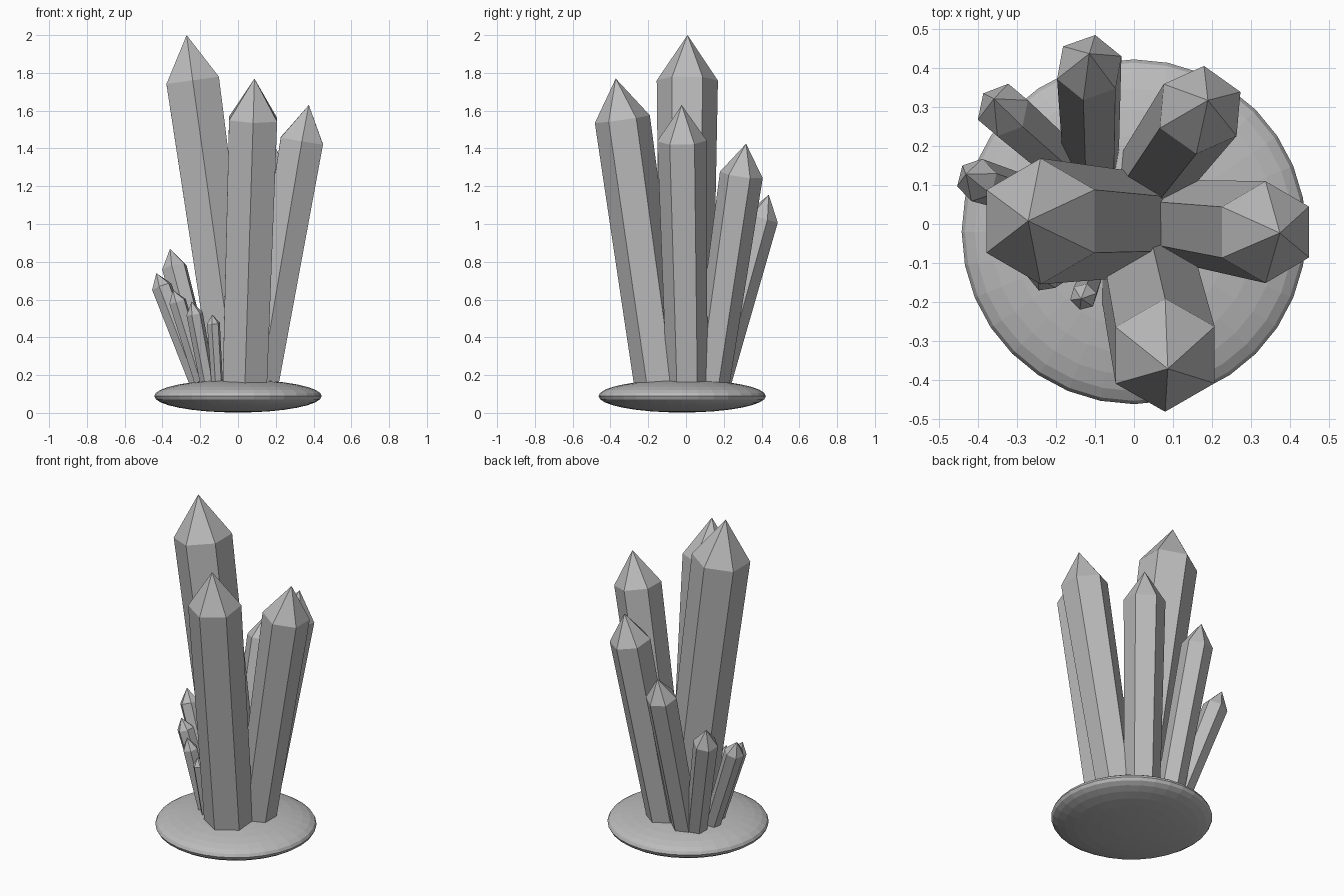
import bpy, bmesh, math
from mathutils import Vector

if "Cube" in bpy.data.objects:
    bpy.data.objects.remove(bpy.data.objects["Cube"])

mat = bpy.data.materials.new("stone_grey")
mat.diffuse_color = (0.5, 0.5, 0.5, 1)
mat.use_nodes = True
mat.node_tree.nodes["Principled BSDF"].inputs["Base Color"].default_value = mat.diffuse_color


def finish(name, bm):
    bmesh.ops.recalc_face_normals(bm, faces=bm.faces)
    me = bpy.data.meshes.new(name)
    bm.to_mesh(me)
    bm.free()
    me.materials.append(mat)
    ob = bpy.data.objects.new(name, me)
    bpy.context.collection.objects.link(ob)
    return ob


def crystal(name, foot, shoulder, tip, r0, r1, turn):
    """Six-sided leaning prism, widening slightly upward, with a pointed cap."""
    foot, shoulder, tip = Vector(foot), Vector(shoulder), Vector(tip)
    d = (shoulder - foot).normalized()
    u = (Vector((1, 0, 0)) - d * d.x).normalized()
    v = d.cross(u)
    bm = bmesh.new()

    def ring(c, r):
        out = []
        for i in range(6):
            a = math.radians(turn + 60 * i)
            out.append(bm.verts.new(c + (u * math.cos(a) + v * math.sin(a)) * r))
        return out

    low = ring(foot - d * 0.08, r0)   # foot sunk into the base
    high = ring(shoulder, r1)
    top = bm.verts.new(tip)
    bm.faces.new(low[::-1])
    for i in range(6):
        j = (i + 1) % 6
        bm.faces.new((low[i], low[j], high[j], high[i]))
        bm.faces.new((high[i], high[j], top))
    finish(name, bm)


# Flattened rounded base
bm = bmesh.new()
bmesh.ops.create_uvsphere(bm, u_segments=32, v_segments=16, radius=1)
bmesh.ops.scale(bm, vec=(0.443, 0.443, 0.087), verts=bm.verts)
bmesh.ops.translate(bm, vec=(0, -0.02, 0.089), verts=bm.verts)
finish("base", bm)

# Crystals: foot centre, shoulder centre, tip, foot radius, shoulder radius, turn
crystals = {
    "main_crystal": ((-0.02, 0, .18), (-0.24, 0.007, 1.76), (-0.272, 0.008, 2.0), .137, .162, 30),
    "front_crystal": ((0.037, -0.143, .18), (0.08, -0.337, 1.555), (0.087, -0.372, 1.77), .135, .147, 30),
    "right_crystal": ((0.125, 0.005, .18), (0.338, -0.021, 1.44), (0.375, -0.023, 1.63), .107, .131, 30),
    "back_right_crystal": ((0.055, 0.135, .18), (0.17, 0.293, 1.26), (0.19, 0.318, 1.425), .098, .115, 25),
    "back_crystal": ((-0.11, 0.17, .18), (-0.115, 0.402, 1.03), (-0.115, 0.438, 1.155), .075, .088, 20),
    "back_left_crystal": ((-0.18, 0.155, .18), (-0.337, 0.293, .77), (-0.36, 0.322, .868), .06, .07, 18),
    "left_crystal": ((-0.22, 0.055, .18), (-0.404, 0.113, .668), (-0.432, 0.128, .74), .046, .056, 15),
    "small_left_crystal": ((-0.195, -0.025, .18), (-0.32, -0.045, .59), (-0.345, -0.05, .65), .042, .048, 20),
    "small_front_left_crystal": ((-0.165, -0.09, .18), (-0.23, -0.13, .525), (-0.245, -0.138, .59), .04, .044, 10),
    "small_front_crystal": ((-0.112, -0.142, .18), (-0.13, -0.187, .475), (-0.136, -0.192, .52), .031, .035, 15),
}
for name, args in crystals.items():
    crystal(name, *args)
